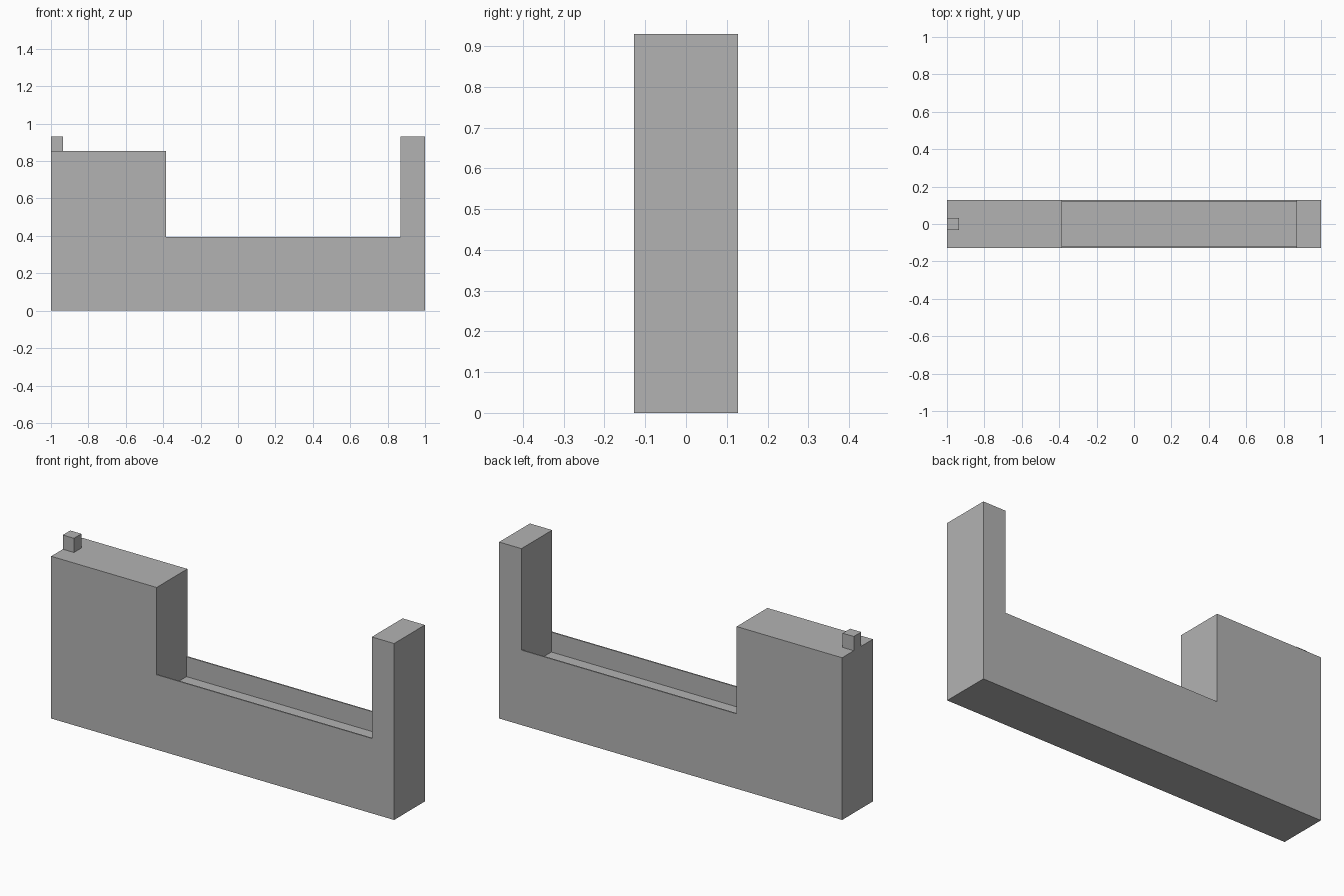
import bpy
import bmesh

default = bpy.data.objects.get("Cube")
if default:
    bpy.data.objects.remove(default, do_unlink=True)

HALF_WIDTH = 0.128
WALL = 0.007            # thickness of the channel's side walls
RIM, FLOOR = 0.395, 0.29
BLOCK_TOP, TOP = 0.855, 0.93
BLOCK_X, POST_X = -0.385, 0.87

grey = bpy.data.materials.new("plain grey")
grey.use_nodes = True
colour = (0.45, 0.45, 0.45, 1)
grey.diffuse_color = colour
grey.node_tree.nodes["Principled BSDF"].inputs["Base Color"].default_value = colour


def extruded(name, profile, half_width, edit=None):
    """Extrude an x-z profile symmetrically along y."""
    bm = bmesh.new()
    face = bm.faces.new([bm.verts.new((x, -half_width, z)) for x, z in profile])
    result = bmesh.ops.extrude_face_region(bm, geom=[face])
    verts = [v for v in result["geom"] if isinstance(v, bmesh.types.BMVert)]
    bmesh.ops.translate(bm, vec=(0, 2 * half_width, 0), verts=verts)
    bmesh.ops.recalc_face_normals(bm, faces=bm.faces[:])
    if edit:
        edit(bm)
    mesh = bpy.data.meshes.new(name)
    bm.to_mesh(mesh)
    bm.free()
    mesh.materials.append(grey)
    obj = bpy.data.objects.new(name, mesh)
    bpy.context.collection.objects.link(obj)
    return obj


def sunken_channel(bm):
    """Split the saddle lengthwise and sink its middle strip."""
    def saddle():
        return [f for f in bm.faces
                if f.normal.z > 0.9 and abs(f.calc_center_median().z - RIM) < 0.001]
    for side in (-1, 1):
        faces = saddle()
        geom = faces + list({e for f in faces for e in f.edges})
        geom += list({v for f in faces for v in f.verts})
        bmesh.ops.bisect_plane(bm, geom=geom, plane_co=(0, side * (HALF_WIDTH - WALL), 0),
                               plane_no=(0, 1, 0))
        bm.normal_update()
    middle = [f for f in saddle() if abs(f.calc_center_median().y) < 0.01]
    floor = bmesh.ops.extrude_discrete_faces(bm, faces=middle)["faces"]
    verts = list({v for f in floor for v in f.verts})
    bmesh.ops.translate(bm, vec=(0, 0, FLOOR - RIM), verts=verts)
    bm.normal_update()


# Body: tall block, low channel and end post
extruded("body", [(-1, 0), (1, 0), (1, TOP), (POST_X, TOP), (POST_X, RIM),
                  (BLOCK_X, RIM), (BLOCK_X, BLOCK_TOP), (-1, BLOCK_TOP)],
         HALF_WIDTH, sunken_channel)

# Small peg on the end of the tall block
extruded("peg", [(-1, BLOCK_TOP), (-0.935, BLOCK_TOP), (-0.935, TOP), (-1, TOP)], 0.031)
